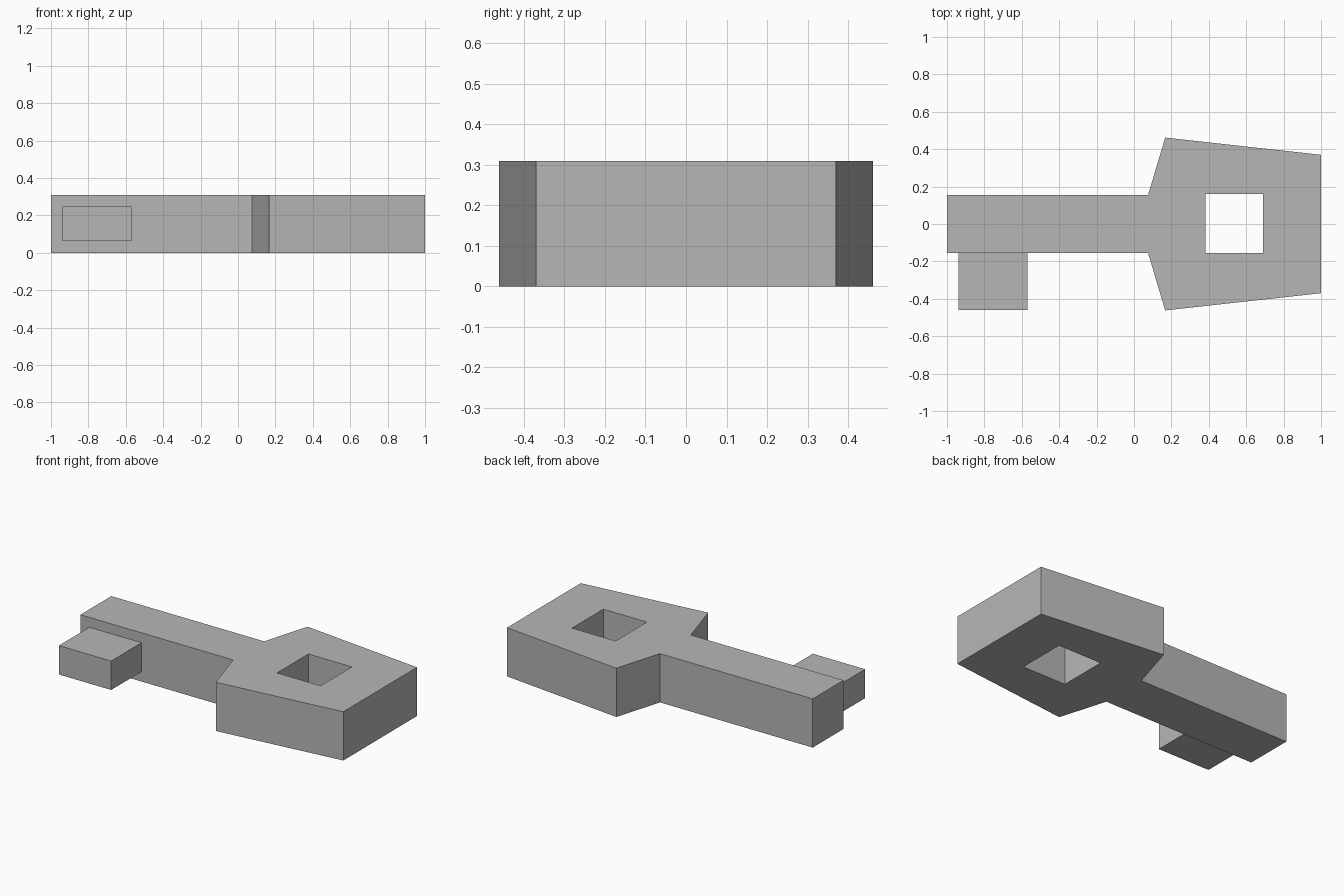
import bpy, bmesh

if "Cube" in bpy.data.objects:
    bpy.data.objects.remove(bpy.data.objects["Cube"])

HEIGHT = 0.31

grey = bpy.data.materials.new("plain_grey")
grey.diffuse_color = (0.47, 0.47, 0.47, 1)
grey.use_nodes = True
grey.node_tree.nodes["Principled BSDF"].inputs["Base Color"].default_value = grey.diffuse_color


def prism(name, outline, z0, z1):
    """Extrude a flat outline from z0 up to z1."""
    bm = bmesh.new()
    base = bm.faces.new([bm.verts.new((x, y, z0)) for x, y in outline])
    top = bmesh.ops.extrude_face_region(bm, geom=[base], use_keep_orig=True)
    verts = [g for g in top["geom"] if isinstance(g, bmesh.types.BMVert)]
    bmesh.ops.translate(bm, verts=verts, vec=(0, 0, z1 - z0))
    bmesh.ops.recalc_face_normals(bm, faces=bm.faces)
    mesh = bpy.data.meshes.new(name)
    bm.to_mesh(mesh)
    bm.free()
    mesh.materials.append(grey)
    obj = bpy.data.objects.new(name, mesh)
    bpy.context.collection.objects.link(obj)
    return obj


def rectangle(x0, x1, y0, y1):
    return [(x0, y0), (x1, y0), (x1, y1), (x0, y1)]


# Shaft and flared head share one symmetric outline
half = [(-1, 0.155), (0.075, 0.155), (0.167, 0.462), (1, 0.37)]
outline = [(x, -y) for x, y in half] + half[::-1]
body = prism("shaft_and_head", outline, 0, HEIGHT)

# Square hole through the head
cutter = prism("hole_cutter", rectangle(0.383, 0.69, -0.155, 0.16), -0.1, HEIGHT + 0.1)
cutter.hide_render = True
cutter.display_type = 'WIRE'
hole = body.modifiers.new("square_hole", 'BOOLEAN')
hole.operation = 'DIFFERENCE'
hole.solver = 'EXACT'
hole.object = cutter

# Side tooth near the tip
prism("side_tooth", rectangle(-0.938, -0.57, -0.46, -0.155), 0.063, 0.247)
